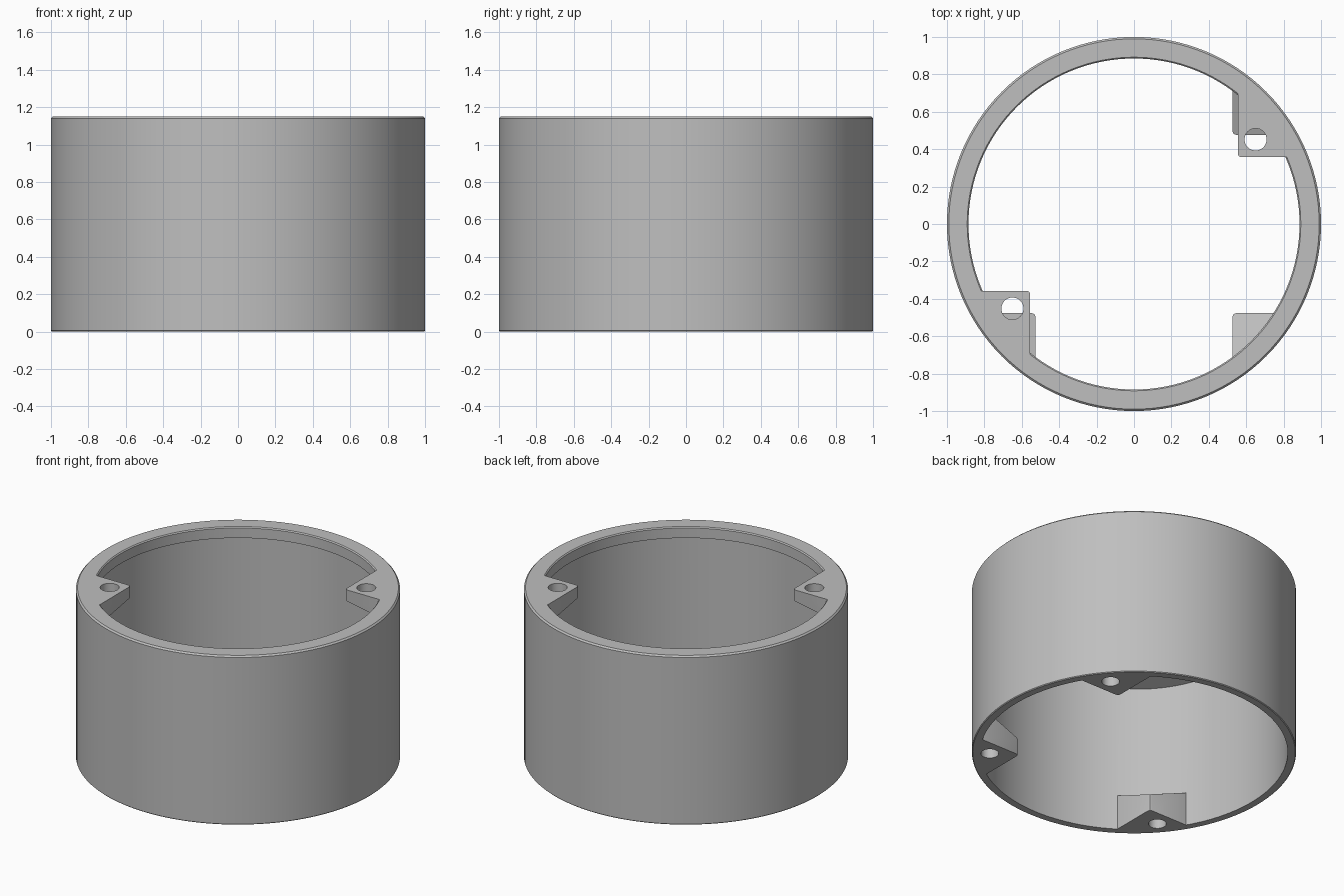
import bpy, bmesh, math

if "Cube" in bpy.data.objects:
    bpy.data.objects.remove(bpy.data.objects["Cube"])

SEG = 128
HEIGHT = 1.15
WALL_R = 0.948     # inner radius of the wall
LIP_R = 0.885      # inner radius of the top lip
LIP_Z = 1.075      # underside of the top lip

grey = bpy.data.materials.new("warm_grey")
grey.diffuse_color = (0.52, 0.52, 0.52, 1)
grey.use_nodes = True
grey.node_tree.nodes["Principled BSDF"].inputs["Base Color"].default_value = grey.diffuse_color


def make_object(name, bm):
    bmesh.ops.recalc_face_normals(bm, faces=bm.faces)
    mesh = bpy.data.meshes.new(name)
    bm.to_mesh(mesh)
    bm.free()
    mesh.materials.append(grey)
    ob = bpy.data.objects.new(name, mesh)
    bpy.context.collection.objects.link(ob)
    return ob


def lathe(name, profile):
    """Revolve a closed (radius, z) profile around the z axis."""
    bm = bmesh.new()
    rings = [[bm.verts.new((r * math.cos(2 * math.pi * i / SEG),
                            r * math.sin(2 * math.pi * i / SEG), z))
              for r, z in profile] for i in range(SEG)]
    n = len(profile)
    for i in range(SEG):
        a, b = rings[i], rings[(i + 1) % SEG]
        for j in range(n):
            k = (j + 1) % n
            bm.faces.new((a[j], b[j], b[k], a[k]))
    return make_object(name, bm)


def corner_block(name, x, y, sx, sy, bottom, top, outer=0.97):
    """Prism between a rounded inner corner (x, y) and an arc inside the wall.
    bottom and top give z from the distance beyond the corner."""
    c = 0.018
    pts = [(x + c, y), (x + 0.3 * c, y + 0.3 * c), (x, y + c)]
    a0 = math.acos(x / outer)
    a1 = math.asin(y / outer)
    pts += [(outer * math.cos(a0 + (a1 - a0) * i / 12),
             outer * math.sin(a0 + (a1 - a0) * i / 12)) for i in range(13)]
    bm = bmesh.new()
    rows = []
    for height in (bottom, top):
        rows.append([bm.verts.new((px * sx, py * sy,
                                   height((px + py - x - y) / math.sqrt(2))))
                     for px, py in pts])
    low, high = rows
    n = len(pts)
    bm.faces.new(low)
    bm.faces.new(high)
    for i in range(n):
        j = (i + 1) % n
        bm.faces.new((low[i], low[j], high[j], high[i]))
    return make_object(name, bm)


def pin(x, y, z0, z1, r):
    """Cutter for a screw hole."""
    bm = bmesh.new()
    bmesh.ops.create_cone(bm, cap_ends=True, segments=32, radius1=r,
                          radius2=r, depth=z1 - z0)
    bmesh.ops.translate(bm, verts=bm.verts, vec=(x, y, (z0 + z1) / 2))
    return make_object("hole_cutter", bm)


def combine(target, tool, operation):
    mod = target.modifiers.new("combine", 'BOOLEAN')
    mod.operation = operation
    mod.solver = 'EXACT'
    mod.object = tool
    bpy.context.view_layer.objects.active = target
    bpy.ops.object.modifier_apply(modifier=mod.name)
    bpy.data.objects.remove(tool)


# Round wall with inward lip and slightly chamfered rim
housing = lathe("round_housing", [
    (WALL_R, 0), (0.995, 0), (1.0, 0.005), (1.0, HEIGHT - 0.01),
    (0.99, HEIGHT), (LIP_R + 0.007, HEIGHT), (LIP_R, HEIGHT - 0.007),
    (LIP_R, LIP_Z), (WALL_R, LIP_Z)])

# Two screw tabs under the rim, thicker towards the wall
for s in (1, -1):
    tab = corner_block("screw_tab", 0.555, 0.357, s, s,
                       lambda d: LIP_Z - 0.25 * d, lambda d: HEIGHT)
    combine(housing, tab, 'UNION')

# Three base bosses with tops sloping up to the wall
bosses = ((1, 1), (-1, -1), (1, -1))
for sx, sy in bosses:
    boss = corner_block("base_boss", 0.527, 0.477, sx, sy,
                        lambda d: 0.0, lambda d: 0.11 + 0.58 * d)
    combine(housing, boss, 'UNION')

# Through holes in the tabs, blind holes in the bosses
for s in (1, -1):
    combine(housing, pin(0.65 * s, 0.452 * s, 0.9, 1.3, 0.059), 'DIFFERENCE')
for sx, sy in bosses:
    combine(housing, pin(0.675 * sx, 0.58 * sy, -0.1, 0.1, 0.055), 'DIFFERENCE')

# Smooth curved walls, crisp edges
bpy.ops.object.select_all(action='DESELECT')
housing.select_set(True)
bpy.context.view_layer.objects.active = housing
bpy.ops.object.shade_smooth_by_angle(angle=math.radians(25))
